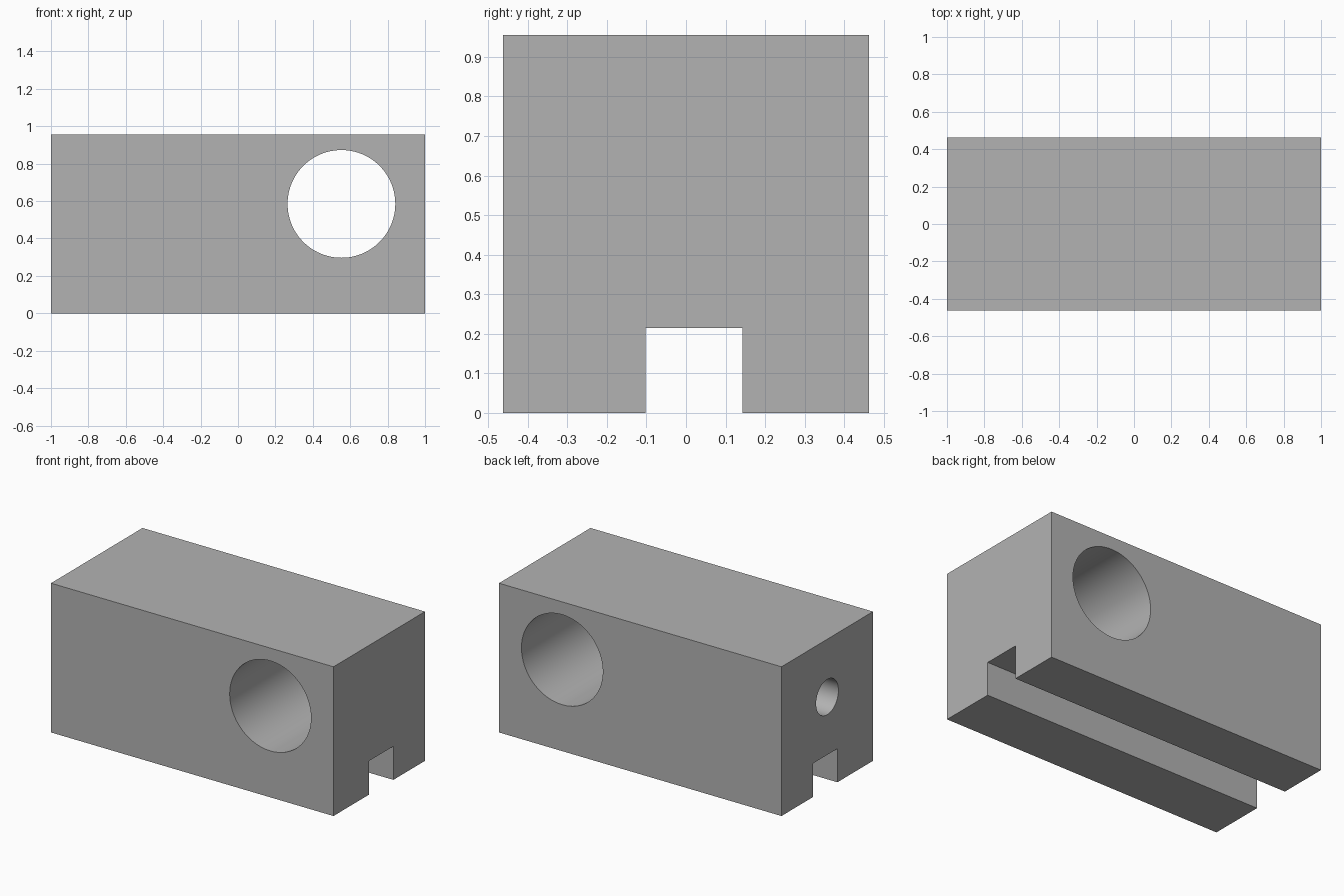
import bpy, bmesh
from math import radians
from mathutils import Matrix

old = bpy.data.objects.get("Cube")
if old:
    bpy.data.objects.remove(old, do_unlink=True)

grey = bpy.data.materials.new("plain grey")
grey.use_nodes = True
colour = (0.45, 0.45, 0.45, 1)
grey.diffuse_color = colour
grey.node_tree.nodes["Principled BSDF"].inputs["Base Color"].default_value = colour

HALF_LENGTH, HALF_DEPTH, HEIGHT = 1.0, 0.4625, 0.955
SLOT_FRONT, SLOT_BACK, SLOT_TOP = -0.103, 0.143, 0.215
BORE_HEIGHT = 0.585


def add_object(name, bm):
    mesh = bpy.data.meshes.new(name)
    bmesh.ops.recalc_face_normals(bm, faces=bm.faces)
    bm.to_mesh(mesh)
    bm.free()
    mesh.materials.append(grey)
    obj = bpy.data.objects.new(name, mesh)
    bpy.context.collection.objects.link(obj)
    return obj


def drill(target, name, radius, length, centre, axis):
    """Cut a round hole along the given axis."""
    bm = bmesh.new()
    turn = Matrix.Rotation(radians(90), 4, axis)
    bmesh.ops.create_cone(bm, cap_ends=True, segments=96, radius1=radius,
                          radius2=radius, depth=length,
                          matrix=Matrix.Translation(centre) @ turn)
    cutter = add_object(name, bm)
    cutter.hide_render = True
    mod = target.modifiers.new(name, "BOOLEAN")
    mod.operation, mod.solver, mod.object = "DIFFERENCE", "EXACT", cutter
    bpy.context.view_layer.objects.active = target
    bpy.ops.object.modifier_apply(modifier=name)
    bpy.data.objects.remove(cutter, do_unlink=True)


# Block with a square slot along its underside, extruded from its end profile
profile = [(-HALF_DEPTH, 0), (SLOT_FRONT, 0), (SLOT_FRONT, SLOT_TOP),
           (SLOT_BACK, SLOT_TOP), (SLOT_BACK, 0), (HALF_DEPTH, 0),
           (HALF_DEPTH, HEIGHT), (-HALF_DEPTH, HEIGHT)]
bm = bmesh.new()
end = bm.faces.new([bm.verts.new((-HALF_LENGTH, y, z)) for y, z in profile])
new = bmesh.ops.extrude_face_region(bm, geom=[end], use_keep_orig=True)["geom"]
bmesh.ops.translate(bm, vec=(2 * HALF_LENGTH, 0, 0),
                    verts=[v for v in new if isinstance(v, bmesh.types.BMVert)])
block = add_object("slotted_block", bm)

# Large bore through front and back, small blind bore in the end
drill(block, "large_bore", 0.288, 2, (0.553, 0, BORE_HEIGHT), "X")
drill(block, "end_bore", 0.113, 1.4, (-HALF_LENGTH, 0, BORE_HEIGHT), "Y")

bpy.ops.object.select_all(action="DESELECT")
block.select_set(True)
bpy.context.view_layer.objects.active = block
bpy.ops.object.shade_smooth_by_angle(angle=radians(30))
